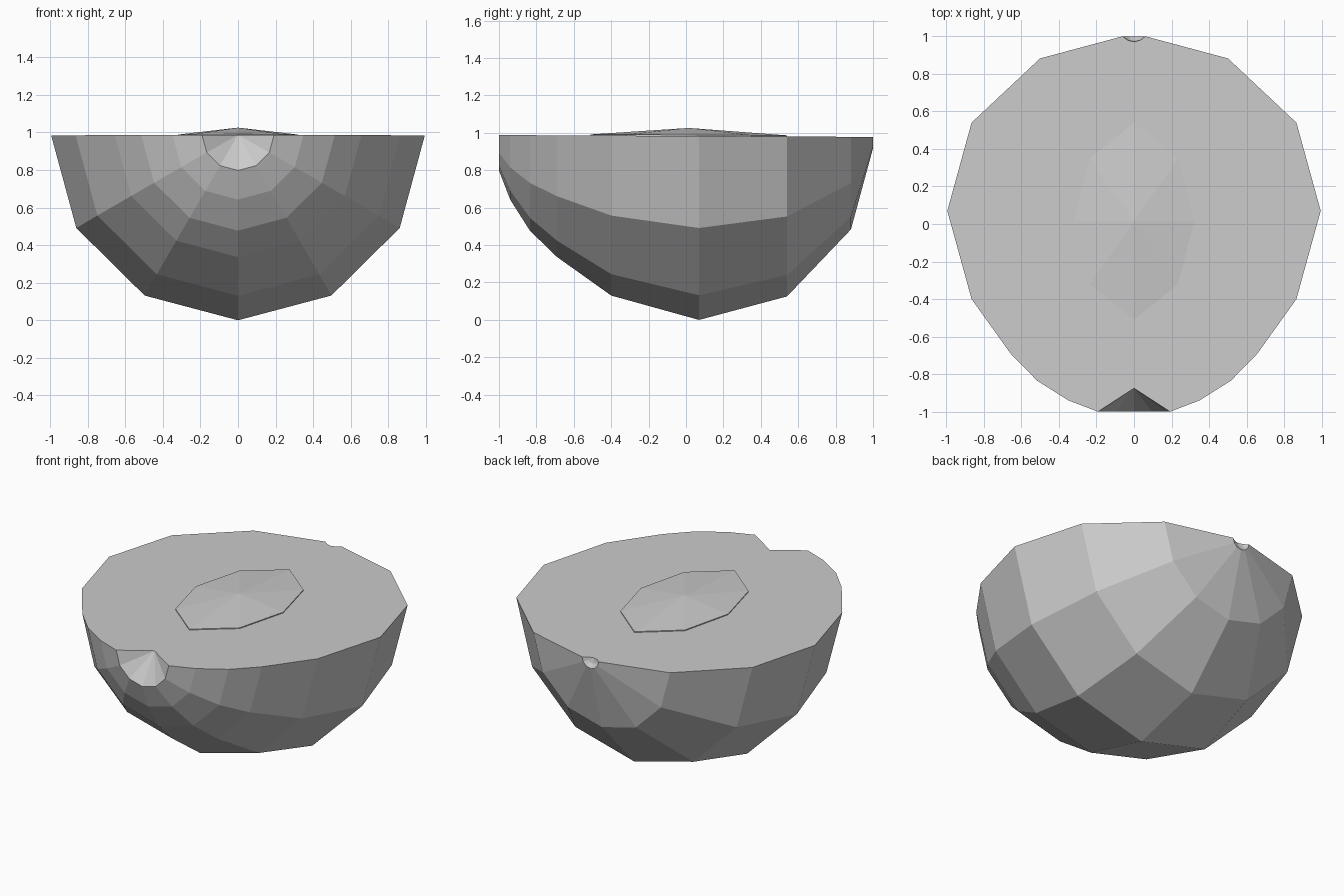
import bpy, bmesh
from math import sin, cos, pi

cube = bpy.data.objects.get("Cube")
if cube:
    bpy.data.objects.remove(cube, do_unlink=True)

grey = bpy.data.materials.new("plain_grey")
grey.use_nodes = True
colour = (0.6, 0.6, 0.6, 1)
grey.diffuse_color = colour
grey.node_tree.nodes["Principled BSDF"].inputs["Base Color"].default_value = colour


def finish(name, bm):
    bmesh.ops.recalc_face_normals(bm, faces=bm.faces)
    mesh = bpy.data.meshes.new(name)
    bm.to_mesh(mesh)
    bm.free()
    mesh.materials.append(grey)
    obj = bpy.data.objects.new(name, mesh)
    bpy.context.collection.objects.link(obj)
    return obj


def cut_height(y):
    return 0.983 - 0.005 * y


# Halved fruit: profile (y, radius) swept half a turn below the cut
profile = [(-0.875, 0), (-1, 0.19), (-0.94, 0.345), (-0.835, 0.51),
           (-0.69, 0.65), (-0.4, 0.855), (0.07, 0.983), (0.54, 0.855),
           (0.882, 0.495), (1, 0.06), (0.98, 0.035), (0.97, 0)]
STEPS = 6
bm = bmesh.new()
rings = []
for y, r in profile:
    if r == 0:
        rings.append([bm.verts.new((0, y, cut_height(y)))] * (STEPS + 1))
    else:
        rings.append([bm.verts.new((1.012 * r * cos(pi * i / STEPS), y,
                                    cut_height(y) - r * sin(pi * i / STEPS)))
                      for i in range(STEPS + 1)])
for a, b in zip(rings, rings[1:]):
    for i in range(STEPS):
        corners = dict.fromkeys((a[i], a[i + 1], b[i + 1], b[i]))
        bm.faces.new(list(corners))

# Flat cut face follows the open rim
rim = [ring[0] for ring in rings] + [ring[-1] for ring in rings[-2:0:-1]]
bm.faces.new(rim)
finish("fruit_half", bm)

# Shallow eight-sided stone standing slightly proud of the cut
bm = bmesh.new()
apex = bm.verts.new((0, 0.015, 1.026))
low, high = [], []
for i in range(8):
    a = 2 * pi * i / 8
    x, y = 0.32 * cos(a), 0.015 + 0.525 * sin(a)
    if i % 2:
        x, y = x * 1.04, 0.015 + (y - 0.015) * 0.9
    low.append(bm.verts.new((x, y, 0.96)))
    high.append(bm.verts.new((x, y, cut_height(y) + 0.006)))
for i in range(8):
    j = (i + 1) % 8
    bm.faces.new((low[i], low[j], high[j], high[i]))
    bm.faces.new((high[i], high[j], apex))
bm.faces.new(low)
finish("fruit_stone", bm)
